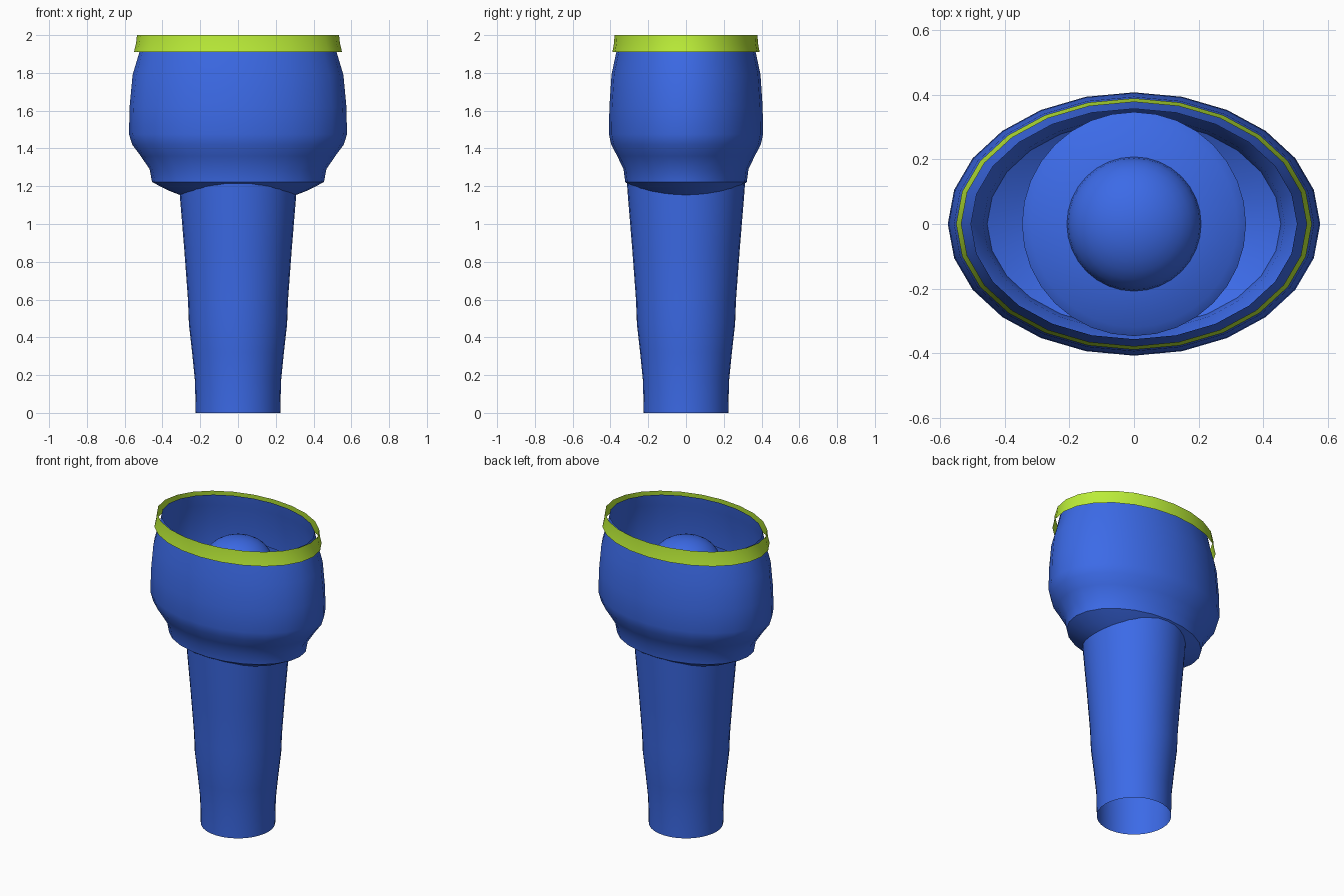
import bpy
import math

if "Cube" in bpy.data.objects:
    bpy.data.objects.remove(bpy.data.objects["Cube"])


def material(name, color):
    m = bpy.data.materials.new(name)
    m.diffuse_color = color
    m.use_nodes = True
    m.node_tree.nodes["Principled BSDF"].inputs["Base Color"].default_value = m.diffuse_color
    return m


blue = material("blue", (0.045, 0.145, 0.80, 1))
lime = material("lime", (0.50, 0.85, 0.04, 1))


def lathe(name, profile, segments, mat, y_scale=1.0, angle=35):
    """Revolve (radius, height) points about z; a zero radius makes a pole."""
    verts, faces, rings = [], [], []
    for r, z in profile:
        start = len(verts)
        count = 1 if r == 0 else segments
        for i in range(count):
            a = 2 * math.pi * i / segments
            verts.append((r * math.cos(a), r * math.sin(a) * y_scale, z))
        rings.append([start + i % count for i in range(segments)])
    for low, high in zip(rings, rings[1:]):
        for i in range(segments):
            j = (i + 1) % segments
            face = [low[i], low[j], high[j], high[i]]
            faces.append(list(dict.fromkeys(face)))
    mesh = bpy.data.meshes.new(name)
    mesh.from_pydata(verts, [], faces)
    mesh.materials.append(mat)
    obj = bpy.data.objects.new(name, mesh)
    bpy.context.collection.objects.link(obj)
    bpy.ops.object.select_all(action='DESELECT')
    obj.select_set(True)
    bpy.context.view_layer.objects.active = obj
    bpy.ops.object.shade_smooth_by_angle(angle=math.radians(angle))
    return obj


OVAL = 0.707  # depth to width of the head

# Tapered handle, open below, with a bevelled shoulder inside the head
lathe("handle", [(0.224, 0), (0.228, 0.17), (0.243, 0.32), (0.26, 0.47),
                 (0.265, 0.6), (0.285, 0.87), (0.308, 1.15), (0.347, 1.69),
                 (0.32, 1.71), (0.208, 1.735)], 32, blue)

# Rounded knob on top of the handle
dome = [(0.208 * math.cos(t * math.pi / 16), 1.735 + 0.155 * math.sin(t * math.pi / 16))
        for t in range(8)] + [(0, 1.89)]
lathe("knob", dome, 32, blue)

# Open oval head shell
lathe("head", [(0.28, 1.143), (0.37, 1.178), (0.455, 1.222), (0.468, 1.29),
               (0.515, 1.36), (0.56, 1.42), (0.577, 1.475), (0.574, 1.62),
               (0.558, 1.79), (0.522, 1.91), (0.505, 1.985)],
      24, blue, OVAL, 45)

# Thin loose band round the rim
lathe("rim_band", [(0.551, 1.91), (0.540, 1.955), (0.535, 2.0)], 24, lime, OVAL)
